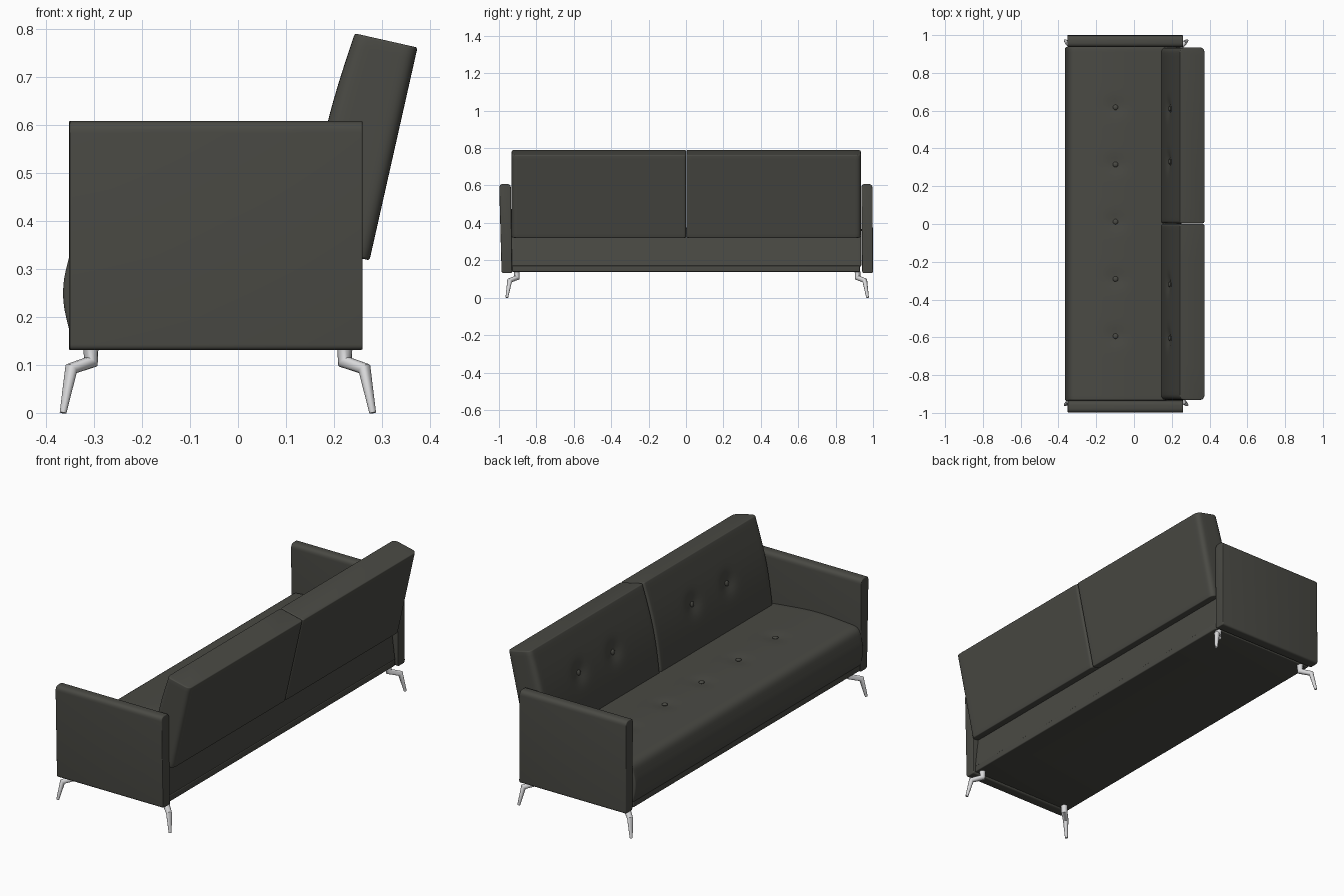
import bpy, bmesh, math
from mathutils import Vector, Matrix

cube = bpy.data.objects.get("Cube")
if cube:
    bpy.data.objects.remove(cube, do_unlink=True)


def material(name, colour, roughness):
    m = bpy.data.materials.new(name)
    m.use_nodes = True
    m.diffuse_color = (*colour, 1)
    node = m.node_tree.nodes["Principled BSDF"]
    node.inputs["Base Color"].default_value = (*colour, 1)
    node.inputs["Roughness"].default_value = roughness
    return m


UPHOLSTERY = material("dark grey upholstery", (0.068, 0.068, 0.058), 0.6)
STEEL = material("polished steel", (0.68, 0.68, 0.69), 0.3)


def finish(obj, mat, angle=40):
    obj.data.materials.append(mat)
    bpy.ops.object.select_all(action="DESELECT")
    obj.select_set(True)
    bpy.context.view_layer.objects.active = obj
    bpy.ops.object.shade_smooth_by_angle(angle=math.radians(angle))


def from_bmesh(name, bm):
    bmesh.ops.recalc_face_normals(bm, faces=bm.faces[:])
    mesh = bpy.data.meshes.new(name)
    bm.to_mesh(mesh)
    bm.free()
    obj = bpy.data.objects.new(name, mesh)
    bpy.context.collection.objects.link(obj)
    finish(obj, UPHOLSTERY)


def rounded(corners, step):
    """Closed outline from (u, v, radius) corners, with evenly divided sides."""
    pts, n = [], len(corners)
    for i in range(n):
        a, p, b = (Vector(corners[(i + k) % n][:2]) for k in (-1, 0, 1))
        r = corners[i][2]
        start, end = p + (a - p).normalized() * r, p + (b - p).normalized() * r
        for k in range(7):
            t = k / 6
            pts.append(start * (1 - t) ** 2 + p * 2 * t * (1 - t) + end * t * t)
        far = b + (p - b).normalized() * corners[(i + 1) % n][2]
        count = max(1, round((far - end).length / step))
        pts += [end.lerp(far, k / count) for k in range(1, count)]
    return pts


def loft(name, corners, w0, w1, edge, place, step=0.02, shape=None):
    """Run an outline from w0 to w1 with softened ends, then place and shape it."""
    pts = rounded(corners, step)
    us, vs = [p.x for p in pts], [p.y for p in pts]
    mid = Vector(((max(us) + min(us)) / 2, (max(vs) + min(vs)) / 2))
    half = Vector(((max(us) - min(us)) / 2, (max(vs) - min(vs)) / 2))
    ends = [(edge * (1 - math.cos(a)), edge * (1 - math.sin(a)))
            for a in (math.pi / 2 * k / 4 for k in range(5))]
    count = max(1, round((w1 - w0 - 2 * edge) / step))
    stations = [(w0 + d, i) for d, i in ends]
    stations += [(w0 + edge + (w1 - w0 - 2 * edge) * k / count, 0) for k in range(1, count)]
    stations += [(w1 - d, i) for d, i in reversed(ends)]
    bm = bmesh.new()
    rings = []
    for w, inset in stations:
        ring = []
        for p in pts:
            u = mid.x + (p.x - mid.x) * (1 - inset / half.x)
            v = mid.y + (p.y - mid.y) * (1 - inset / half.y)
            co = place(u, v, w)
            ring.append(bm.verts.new(shape(co) if shape else co))
        rings.append(ring)
    n = len(pts)
    for r, s in zip(rings, rings[1:]):
        for i in range(n):
            bm.faces.new((r[i], r[(i + 1) % n], s[(i + 1) % n], s[i]))
    bm.faces.new(rings[0])
    bm.faces.new(rings[-1])
    from_bmesh(name, bm)


def tuft(co, centres, push):
    """Pull the surface in around each button."""
    return co + push * sum(math.exp(-((co - c).length / 0.045) ** 2) for c in centres)


def button(name, centre, rotation):
    bm = bmesh.new()
    bmesh.ops.create_uvsphere(bm, u_segments=16, v_segments=8, radius=0.014,
                              matrix=Matrix.Translation(centre) @ rotation
                              @ Matrix.Diagonal((1, 1, 0.5, 1)))
    from_bmesh(name, bm)


along_x = lambda u, v, w: Vector((w, u, v))
along_y = lambda u, v, w: Vector((u, w, v))
along_z = lambda u, v, w: Vector((u, v, w))

# Base frame
loft("base_frame", [(-0.35, 0.138, 0.006), (0.252, 0.138, 0.006),
                    (0.252, 0.172, 0.006), (-0.35, 0.172, 0.006)],
     -0.93, 0.93, 0.005, along_y, 0.3)

# Crowned seat with bulging front, near upright rear and a row of buttons
seat_buttons = [Vector((-0.098, 0.012 + 0.303 * k, 0.378)) for k in range(-2, 3)]
loft("seat", [(-0.35, 0.165, 0.01), (0.25, 0.165, 0.003), (0.228, 0.34, 0.01),
              (0.15, 0.355, 0.02), (-0.1, 0.381, 0.1), (-0.343, 0.362, 0.035),
              (-0.371, 0.25, 0.05)],
     -0.937, 0.937, 0.008, along_y,
     shape=lambda co: tuft(co, seat_buttons, Vector((0, 0, -0.008))))
for i, c in enumerate(seat_buttons):
    button(f"seat_button_{i + 1}", c - Vector((0, 0, 0.006)), Matrix())

# Two reclined back cushions, rounder at the outer ends than at the middle seam
tilt = Matrix.Translation((0.209, 0, 0.333)) @ Matrix.Rotation(math.radians(12.7), 4, "Y")
HALF, HEIGHT = 0.067, 0.455
for side, y0, y1, r0, r1, ys in (("left", 0.003, 0.935, 0.015, 0.03, (0.33, 0.61)),
                                 ("right", -0.932, 0.001, 0.03, 0.015, (-0.32, -0.605))):
    spots = [Vector((-HALF - 0.014, y, 0.23)) for y in ys]

    def plump(co):
        up = math.sin(math.pi * min(1, max(0, co.z / HEIGHT)))
        bulge = 0.015 * up * min(1, max(0, -co.x / HALF))
        return tilt @ tuft(co - Vector((bulge, 0, 0)), spots, Vector((0.013, 0, 0)))

    loft(f"back_cushion_{side}",
         [(-HALF, y0, r0), (HALF, y0, r0), (HALF, y1, r1), (-HALF, y1, r1)],
         0, HEIGHT, 0.005, along_z, shape=plump)
    for i, c in enumerate(spots):
        button(f"back_button_{side}_{i + 1}", tilt @ (c + Vector((0.009, 0, 0))),
               Matrix.Rotation(math.radians(102.7), 4, "Y"))

# Slab arms, slightly leaning
loft("arm_left", [(0.942, 0.131, 0.012), (1.0, 0.131, 0.012),
                  (0.997, 0.609, 0.025), (0.937, 0.609, 0.025)],
     -0.353, 0.26, 0.004, along_x, 0.3)
loft("arm_right", [(-0.986, 0.131, 0.012), (-0.93, 0.131, 0.012),
                   (-0.936, 0.609, 0.025), (-0.999, 0.609, 0.025)],
     -0.351, 0.26, 0.004, along_x, 0.3)

# Bent, tapering metal legs, splayed to the corners
LEG_PATH = [(0.265, 0.905, 0.14, 0.016), (0.265, 0.905, 0.106, 0.016),
            (0.306, 0.943, 0.092, 0.014), (0.323, 0.958, 0.0, 0.007)]
for xname, sx in (("front", -1), ("back", 1)):
    for yname, sy, shift in (("left", 1, 0.013), ("right", -1, 0.0)):
        curve = bpy.data.curves.new("leg", "CURVE")
        curve.dimensions = "3D"
        curve.bevel_depth = 1
        curve.bevel_resolution = 4
        curve.use_fill_caps = True
        spline = curve.splines.new("POLY")
        spline.points.add(len(LEG_PATH) - 1)
        for point, (x, y, z, r) in zip(spline.points, LEG_PATH):
            point.co = (sx * x - 0.042, sy * y + shift, z, 1)
            point.radius = r
        leg = bpy.data.objects.new(f"leg_{xname}_{yname}", curve)
        bpy.context.collection.objects.link(leg)
        bpy.ops.object.select_all(action="DESELECT")
        leg.select_set(True)
        bpy.context.view_layer.objects.active = leg
        bpy.ops.object.convert(target="MESH")
        finish(bpy.context.view_layer.objects.active, STEEL, 50)
